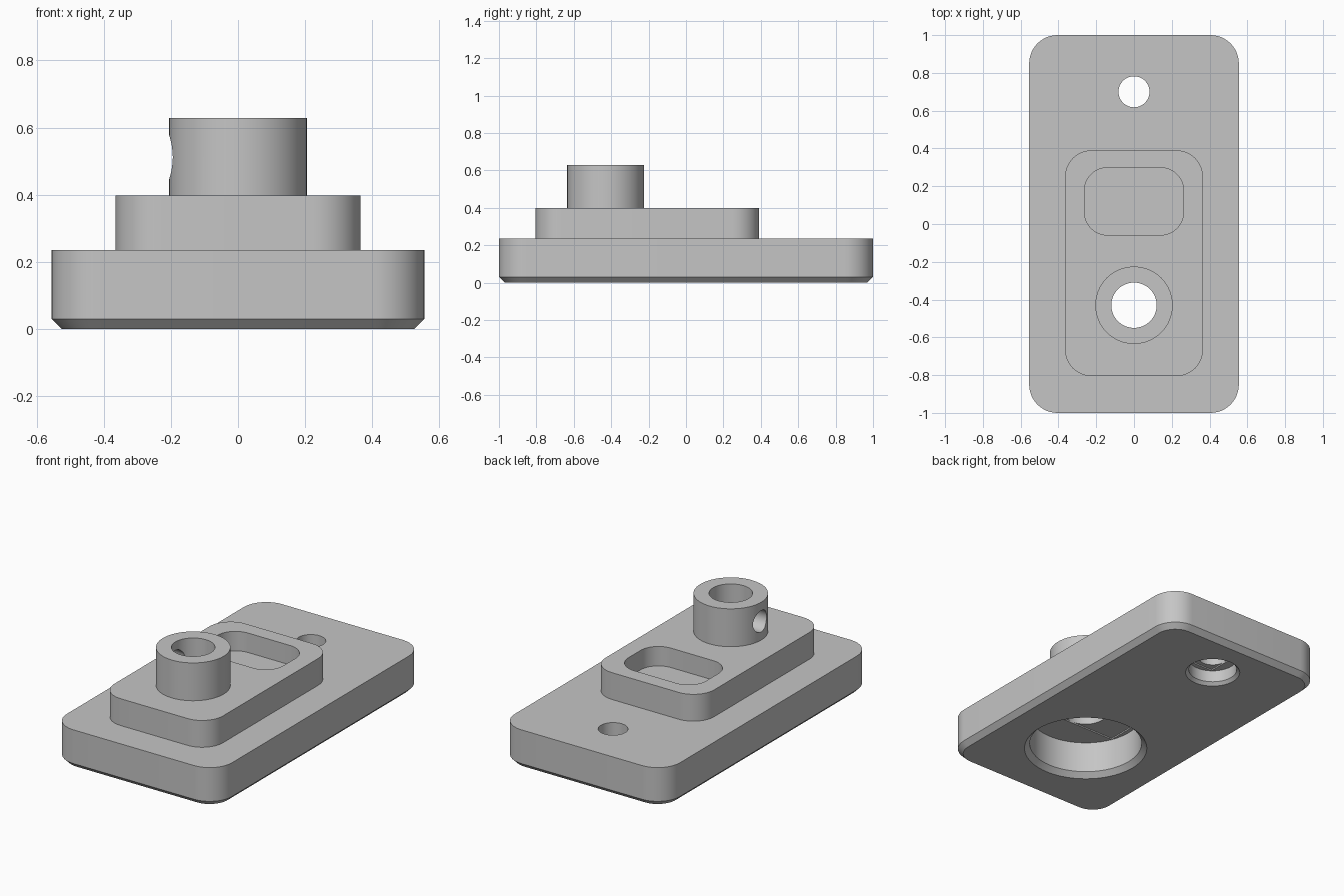
import bpy, bmesh, math
from mathutils import Matrix

if "Cube" in bpy.data.objects:
    bpy.data.objects.remove(bpy.data.objects["Cube"])

grey = bpy.data.materials.new("plain grey")
grey.use_nodes = True
colour = (0.56, 0.56, 0.56, 1)
grey.diffuse_color = colour
grey.node_tree.nodes["Principled BSDF"].inputs["Base Color"].default_value = colour

BOSS_Y, SMALL_Y = -0.43, 0.70


def rounded_rect(hx, hy, r, cy=0.0, steps=12):
    """Outline of a rounded rectangle, counter-clockwise."""
    pts = []
    for q, (sx, sy) in enumerate([(1, 1), (-1, 1), (-1, -1), (1, -1)]):
        for i in range(steps + 1):
            a = (q + i / steps) * math.pi / 2
            pts.append((sx * (hx - r) + r * math.cos(a),
                        cy + sy * (hy - r) + r * math.sin(a)))
    return pts


def circle(r, cy=0.0, n=64):
    return [(r * math.cos(2 * math.pi * i / n), cy + r * math.sin(2 * math.pi * i / n))
            for i in range(n)]


def loft(name, sections):
    """Closed solid through stacked outlines given as (z, points)."""
    bm = bmesh.new()
    rings = [[bm.verts.new((x, y, z)) for x, y in pts] for z, pts in sections]
    n = len(rings[0])
    for low, high in zip(rings, rings[1:]):
        for i in range(n):
            j = (i + 1) % n
            bm.faces.new((low[i], low[j], high[j], high[i]))
    bm.faces.new(rings[0][::-1])
    bm.faces.new(rings[-1])
    mesh = bpy.data.meshes.new(name)
    bm.to_mesh(mesh)
    bm.free()
    mesh.materials.append(grey)
    obj = bpy.data.objects.new(name, mesh)
    bpy.context.collection.objects.link(obj)
    return obj


def combine(body, tool, operation):
    """Apply a boolean and discard the tool."""
    mod = body.modifiers.new("boolean", "BOOLEAN")
    mod.operation, mod.solver, mod.object = operation, "EXACT", tool
    depsgraph = bpy.context.evaluated_depsgraph_get()
    mesh = bpy.data.meshes.new_from_object(body.evaluated_get(depsgraph))
    body.modifiers.clear()
    body.data = mesh
    bpy.data.objects.remove(tool)


# Base plate with a chamfered lower edge
body = loft("stepped_mount", [
    (0, rounded_rect(0.525, 0.97, 0.12)),
    (0.03, rounded_rect(0.555, 1.0, 0.15)),
    (0.235, rounded_rect(0.555, 1.0, 0.15))])

# Raised step and round boss
step = rounded_rect(0.365, 0.5975, 0.14, -0.2075)
combine(body, loft("raised_step", [(0.1, step), (0.398, step)]), "UNION")
boss = circle(0.205, BOSS_Y)
combine(body, loft("boss", [(0.3, boss), (0.628, boss)]), "UNION")

# Pocket in the step
pocket = rounded_rect(0.262, 0.178, 0.12, 0.12)
combine(body, loft("pocket_cutter", [(0.28, pocket), (0.5, pocket)]), "DIFFERENCE")

# Bores with chamfered recesses and shallow slots underneath
for y, bore, recess, chamfer, depth, slot in [
        (BOSS_Y, 0.12, 0.32, 0.03, 0.22, (0.295, 0.12)),
        (SMALL_Y, 0.082, 0.137, 0.018, 0.09, (0.082, 0.108))]:
    combine(body, loft("recess_cutter", [
        (-0.02, circle(recess + chamfer + 0.02, y)),
        (chamfer, circle(recess, y)),
        (depth, circle(recess, y))]), "DIFFERENCE")
    sx, sy = slot
    strip = [(-sx, y - sy), (sx, y - sy), (sx, y + sy), (-sx, y + sy)]
    combine(body, loft("slot_cutter", [(depth - 0.02, strip), (depth + 0.008, strip)]),
            "DIFFERENCE")
    hole = circle(bore, y)
    combine(body, loft("bore_cutter", [(depth - 0.03, hole), (0.8, hole)]), "DIFFERENCE")

# Cross hole through one wall of the boss
side = circle(0.065, n=40)
cross = loft("cross_hole_cutter", [(0, side), (0.3, side)])
cross.data.transform(Matrix.Translation((0, BOSS_Y, 0.512))
                     @ Matrix.Rotation(-math.pi / 2, 4, "Y"))
combine(body, cross, "DIFFERENCE")

# Smooth the round walls, keep the edges crisp
bpy.ops.object.select_all(action="DESELECT")
body.select_set(True)
bpy.context.view_layer.objects.active = body
bpy.ops.object.shade_smooth_by_angle(angle=math.radians(30))
